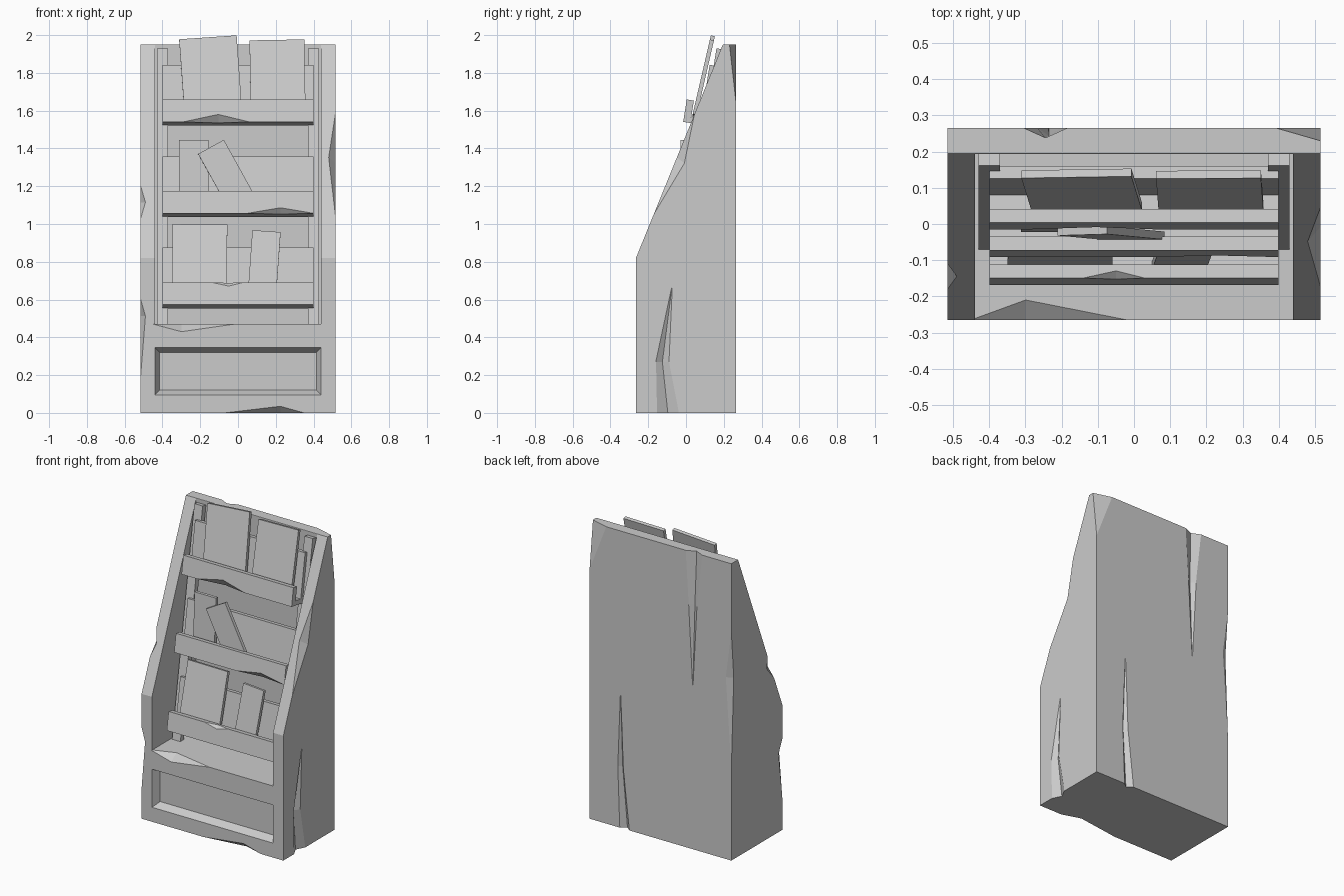
import bpy, bmesh
from math import radians
from mathutils import Vector, Matrix

if "Cube" in bpy.data.objects:
    bpy.data.objects.remove(bpy.data.objects["Cube"])

V = Vector


def finish(bm, name, matrix=None):
    if matrix:
        bm.transform(matrix)
    bmesh.ops.recalc_face_normals(bm, faces=bm.faces[:])
    me = bpy.data.meshes.new(name)
    bm.to_mesh(me)
    bm.free()
    ob = bpy.data.objects.new(name, me)
    bpy.context.collection.objects.link(ob)
    return ob


def box(name, x0, x1, y0, y1, z0, z1, matrix=None):
    bm = bmesh.new()
    bmesh.ops.create_cube(bm, size=1)
    for v in bm.verts:
        v.co = V((x1 if v.co.x > 0 else x0, y1 if v.co.y > 0 else y0, z1 if v.co.z > 0 else z0))
    return finish(bm, name, matrix)


def hull(name, pts):
    bm = bmesh.new()
    for p in pts:
        bm.verts.new(p)
    bmesh.ops.convex_hull(bm, input=bm.verts[:])
    return finish(bm, name)


def cut(target, cutter):
    cutter.hide_render = True
    m = target.modifiers.new("cut", 'BOOLEAN')
    m.operation, m.solver, m.object = 'DIFFERENCE', 'EXACT', cutter
    bpy.context.view_layer.objects.active = target
    bpy.ops.object.modifier_apply(modifier=m.name)
    bpy.data.objects.remove(cutter, do_unlink=True)


def chip(target, a, b, t, v1, v2, matrix=None):
    """Knock a chip out of edge a-b, deepest at t, reaching v1 and v2 inward."""
    a, b, v1, v2 = V(a), V(b), V(v1), V(v2)
    mid = a.lerp(b, t)
    pts = [a, b, mid + v1, mid + v2, mid - (v1 + v2) * 0.5]
    if matrix:
        pts = [matrix @ p for p in pts]
    cut(target, hull("chip_cutter", pts))


def crack(target, path, side, inward):
    """V-shaped crack along path of (point, width, depth)."""
    side, inward = V(side), V(inward)
    bm = bmesh.new()
    rings = []
    for p, w, d in path:
        p = V(p)
        rings.append([bm.verts.new(q) for q in (
            p - side * w * 1.1 - inward * 0.1 * d, p + side * w * 1.1 - inward * 0.1 * d, p + inward * d)])
    for r, s in zip(rings, rings[1:]):
        for i in range(3):
            j = (i + 1) % 3
            bm.faces.new((r[i], r[j], s[j], s[i]))
    bm.faces.new(rings[0])
    bm.faces.new(rings[-1])
    cut(target, finish(bm, "crack_cutter"))


# Cabinet body: side profile extruded across the width
W = 0.515
bm = bmesh.new()
profile = [(-.265, 0), (.265, 0), (.265, 1.95), (.195, 1.95), (-.265, .82)]
face = bm.faces.new([bm.verts.new((-W, y, z)) for y, z in profile])
ext = bmesh.ops.extrude_face_region(bm, geom=[face])
bmesh.ops.translate(bm, vec=(2 * W, 0, 0), verts=[g for g in ext['geom'] if isinstance(g, bmesh.types.BMVert)])
body = finish(bm, "cabinet_body")

# Open rack bay and bevelled lower panel
cut(body, box("bay_cutter", -.44, .44, -.5, .194, .47, 2.2))
cut(body, hull("panel_cutter", [(sx * hx, y, .22 + sz * hz) for y, hx, hz in ((-.215, .415, .1), (-.315, .465, .15))
                                for sx in (-1, 1) for sz in (-1, 1)]))

# Chips on the cabinet edges
def slope(z):
    return -.265 + (z - .82) * .46 / 1.13

chip(body, (-.45, -.265, .47), (-.02, -.265, .47), .35, (0, 0, -.04), (0, .055, 0))
chip(body, (-.07, -.265, 0), (.35, -.265, 0), .7, (0, 0, .035), (0, .04, 0))
chip(body, (-W, -.265, .2), (-W, -.265, .6), .78, (.025, 0, 0), (0, .04, 0))
chip(body, (-W, slope(1.03), 1.03), (-W, slope(1.2), 1.2), .5, (.025, 0, 0), (0, .04, 0))
chip(body, (W, slope(1.05), 1.05), (W, slope(1.58), 1.58), .57, (-.035, 0, 0), (0, .04, -.03))
chip(body, (W, .265, 1.96), (W, .265, 1.64), 0, (-.125, 0, 0), (0, -.036, 0))
chip(body, (-W, .265, .6), (-W, .265, 1.5), .66, (.04, 0, 0), (0, -.025, 0))

# Long cracks in the right side and the back
crack(body, [((W, -.095, -.01), .058, .03), ((W, -.125, .27), .035, .025), ((W, -.075, .66), .002, .002)],
      (0, 1, 0), (-1, 0, 0))
crack(body, [((-.245, .265, 1.96), .06, .027), ((-.235, .265, 1.6), .03, .022), ((-.235, .265, 1.08), .002, .002)],
      (1, 0, 0), (0, -1, 0))
crack(body, [((.26, .265, -.01), .035, .03), ((.29, .265, .4), .02, .022), ((.29, .265, .87), .002, .002)],
      (1, 0, 0), (0, -1, 0))

# Rack leaning back inside the bay
rack = Matrix.Translation((0, -.07, .47)) @ Matrix.Rotation(radians(-9), 4, 'X')
for side, s in (("left", -1), ("right", 1)):
    box(side + "_rack_post", *sorted((s * .37, s * .43)), 0, .035, 0, 1.478, rack)

# Shelves: front lip, floor and back plank
lips = []
for level, z in (("lower", .086), ("middle", .576), ("upper", 1.066)):
    bm = bmesh.new()
    section = [(-.113, 0), (.013, 0), (.013, .32), (-.022, .32), (-.022, .03), (-.075, .03), (-.075, .12), (-.113, .12)]
    f = bm.faces.new([bm.verts.new((-.4, y, z + h)) for y, h in section])
    ext = bmesh.ops.extrude_face_region(bm, geom=[f])
    bmesh.ops.translate(bm, vec=(.8, 0, 0), verts=[g for g in ext['geom'] if isinstance(g, bmesh.types.BMVert)])
    lips.append(finish(bm, level + "_shelf", rack))
chip(lips[0], (-.14, -.113, .206), (.03, -.113, .206), .53, (0, 0, -.02), (0, .02, 0), rack)
chip(lips[1], (.05, -.113, .576), (.4, -.113, .576), .5, (0, 0, .03), (0, .03, 0), rack)
chip(lips[2], (-.29, -.113, 1.066), (.06, -.113, 1.066), .53, (0, 0, .04), (0, .035, 0), rack)


# Books standing on the shelves
def book(name, x, y, z, w, h, tilt, roll):
    m = (Matrix.Translation((x, y, z)) @ Matrix.Rotation(radians(-tilt), 4, 'X')
         @ Matrix.Rotation(radians(roll), 4, 'Y'))
    box(name, -w / 2, w / 2, 0, .022, 0, h, m)

book("upper_left_book", -.13, .035, 1.58, .305, .42, 13, -4)
book("upper_right_book", .213, .035, 1.58, .29, .405, 13, -1)
book("middle_upright_book", -.235, -.022, 1.10, .155, .345, 3, 0)
book("middle_leaning_book", .017, -.045, 1.12, .155, .33, 3, -29)
book("lower_left_book", -.205, -.125, .60, .29, .41, 14, .5)
book("lower_right_book", .125, -.125, .60, .15, .37, 11, 4)
